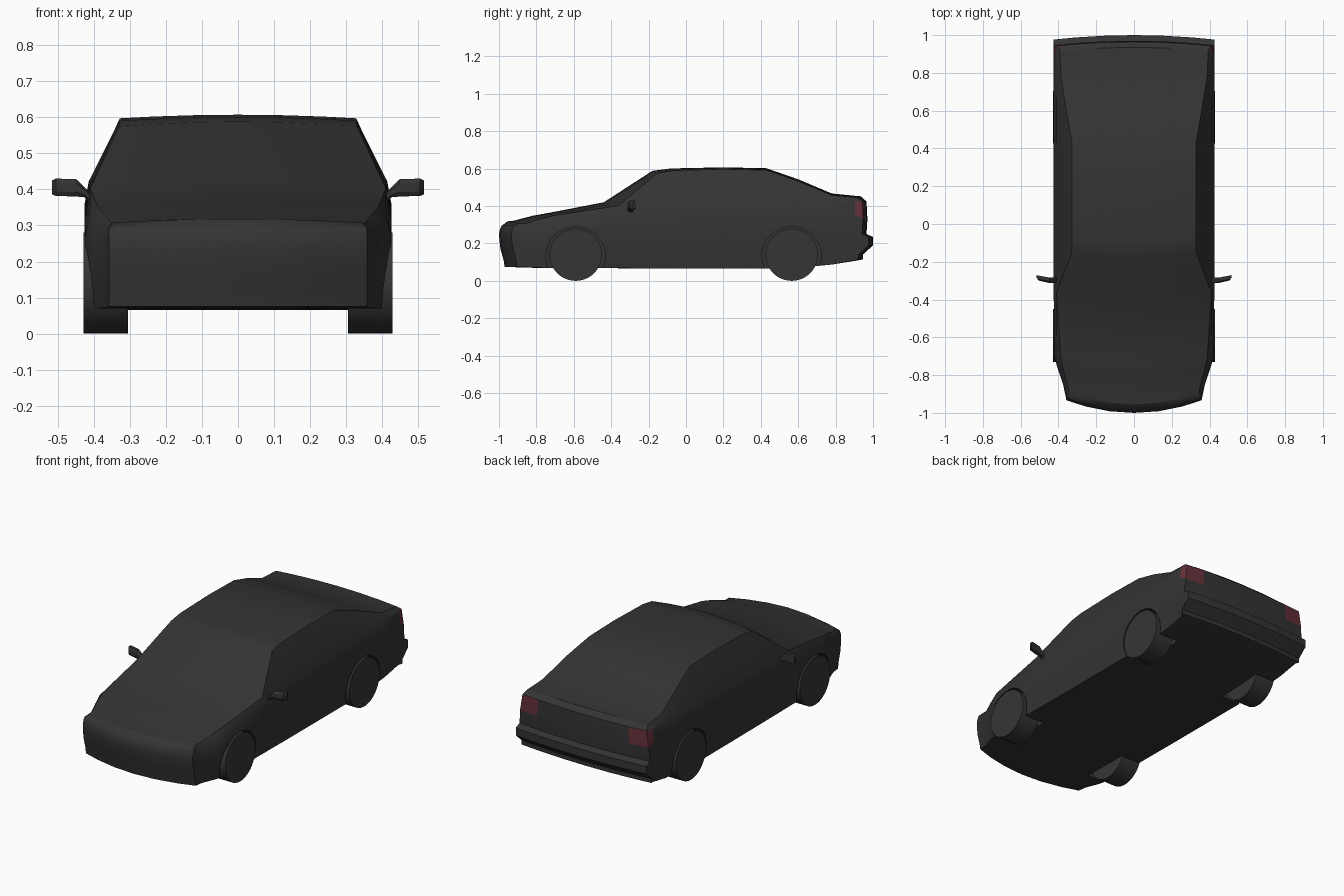
import bpy, bmesh, math
from mathutils import Vector, Matrix

if "Cube" in bpy.data.objects:
    bpy.data.objects.remove(bpy.data.objects["Cube"])


def mat(name, col):
    m = bpy.data.materials.new(name)
    m.diffuse_color = (*col, 1)
    m.use_nodes = True
    m.node_tree.nodes["Principled BSDF"].inputs["Base Color"].default_value = m.diffuse_color
    return m


BLACK = mat("black paint", (0.034, 0.034, 0.034))
TYRE = mat("wheel black", (0.036, 0.036, 0.036))
RED = mat("tail light red", (0.13, 0.03, 0.042))


def make(name, bm, mats, angle=30):
    bmesh.ops.recalc_face_normals(bm, faces=bm.faces)
    me = bpy.data.meshes.new(name)
    bm.to_mesh(me)
    bm.free()
    ob = bpy.data.objects.new(name, me)
    bpy.context.collection.objects.link(ob)
    for m in mats:
        me.materials.append(m)
    smooth(ob, angle)
    return ob


def smooth(ob, angle):
    bpy.ops.object.select_all(action='DESELECT')
    ob.select_set(True)
    bpy.context.view_layer.objects.active = ob
    bpy.ops.object.shade_smooth_by_angle(angle=math.radians(angle))


# Body: a box-shaped grid (columns u, stations j, levels k) bent into the car
US = [-1, -.72, -.36, 0, .36, .72, 1]
FZ = [0, .1, .3, .47, .56, .78, 1]                    # level heights, sill to belt
FW = [.965, .975, .99, 1, 1, 1, .97]                  # level widths
NOSE = [(-.97, .075), (-.975, .11), (-.992, .17), (-.998, .22),
        (-1, .25), (-.995, .275), (-.985, .295), (-.955, .308)]
TAIL = [(.945, .115), (.945, .14), (1, .19), (1, .235),
        (.965, .25), (.97, .33), (.965, .425), (.935, .446)]
# y, sill z, belt z, top z, top width, body width, plan bend, crown
ST = [(-.92, .073, .285, .305, .35, .375, .5, .017),
      (-.82, .07, .305, .332, .372, .402, .3, .016),
      (-.72, .07, .325, .35, .388, .424, .12, .016),
      (-.44, .068, .375, .402, .41, .425, .47, .018),
      (-.18, .066, .40, .575, .33, .425, .25, .013),
      (-.08, .066, .40, .59, .328, .425, .1, .011),
      (.2, .065, .41, .597, .328, .425, 0, .01),
      (.43, .065, .415, .592, .328, .425, 0, .01),
      (.6, .07, .425, .533, .358, .425, 0, .01),
      (.78, .087, .425, .457, .387, .426, 0, .01),
      (.922, .11, .425, .447, .392, .426, -.1, .006)]
NI, NJ, NK = len(US) - 1, len(ST) + 1, 7


def point(i, j, k):
    u = US[i]
    if j == 0:
        (y, z), w, bend, crown = NOSE[k], (.358 if k < 7 else .345), .52, .01
    elif j == NJ:
        (y, z), w, bend, crown = TAIL[k], (.425 if k < 5 else .418 - .013 * (k - 5)), -.13, .006
    else:
        y, zs, zb, zt, wt, wb, bend, crown = ST[j - 1]
        z, w = (zt, wt) if k == 7 else (zs + FZ[k] * (zb - zs), wb * FW[k])
    x = u * w
    if k == 7:
        z += crown * (1 - u * u)
    return (x, y + bend * x * x, z)


bm = bmesh.new()
vs = {}


def v(*p):
    if p not in vs:
        vs[p] = bm.verts.new(point(*p))
    return vs[p]


for i in range(NI):                                    # underside and top
    for j in range(NJ):
        for k in (0, NK):
            bm.faces.new([v(i, j, k), v(i + 1, j, k), v(i + 1, j + 1, k), v(i, j + 1, k)])
for k in range(NK):
    for i in range(NI):                                # nose and tail
        for j in (0, NJ):
            f = bm.faces.new([v(i, j, k), v(i + 1, j, k), v(i + 1, j, k + 1), v(i, j, k + 1)])
            if j == NJ and k == 5 and i in (0, NI - 1):
                f.material_index = 1
    for j in range(NJ):                                # sides, lights wrap the corner
        for i in (0, NI):
            f = bm.faces.new([v(i, j, k), v(i, j + 1, k), v(i, j + 1, k + 1), v(i, j, k + 1)])
            if j == NJ - 1 and k == 5:
                f.material_index = 1
body = make("car_body", bm, [BLACK, RED])


def cylinder(r, x0, x1, y, z, seg):
    bm = bmesh.new()
    m = Matrix.Translation(((x0 + x1) / 2, y, z)) @ Matrix.Rotation(math.pi / 2, 4, 'Y')
    bmesh.ops.create_cone(bm, cap_ends=True, segments=seg, radius1=r, radius2=r,
                          depth=abs(x1 - x0), matrix=m)
    return bm


# Wheels, each with a cut wheel arch
for end, y in (("front", -.59), ("rear", .565)):
    for side, s in (("left", -1), ("right", 1)):
        cut = make("arch_cutter", cylinder(.158, s * .285, s * .6, y, .132, 48), [BLACK])
        cut.hide_render = True
        mod = body.modifiers.new("arch", 'BOOLEAN')
        mod.operation, mod.solver, mod.object = 'DIFFERENCE', 'EXACT', cut
        bpy.context.view_layer.objects.active = body
        bpy.ops.object.modifier_apply(modifier=mod.name)
        bpy.data.objects.remove(cut)
        make(f"{end}_{side}_wheel", cylinder(.14, s * .305, s * .428, y, .14, 40), [TYRE])
smooth(body, 30)

# Door mirrors: a bevelled housing on a short tapered stalk
SECT = [(.40, -.295, .365, .022, .012), (.425, -.297, .392, .026, .014),
        (.447, -.297, .404, .026, .024), (.505, -.285, .406, .024, .024),
        (.516, -.277, .405, .012, .019)]               # x, y, z, depth, half height
for side, s in (("left", -1), ("right", 1)):
    bm = bmesh.new()
    rings = []
    for x, y, z, d, h in SECT:
        rings.append([bm.verts.new((s * x, y + d * a, z + h * b)) for a, b in
                      ((-.3, -1), (.5, -1), (.5, 1), (-.3, 1), (-.6, .5), (-.6, -.5))])
    for a, b in zip(rings, rings[1:]):
        for n in range(6):
            bm.faces.new([a[n], a[(n + 1) % 6], b[(n + 1) % 6], b[n]])
    bm.faces.new(rings[0])
    bm.faces.new(rings[-1])
    make(f"{side}_mirror", bm, [BLACK])
